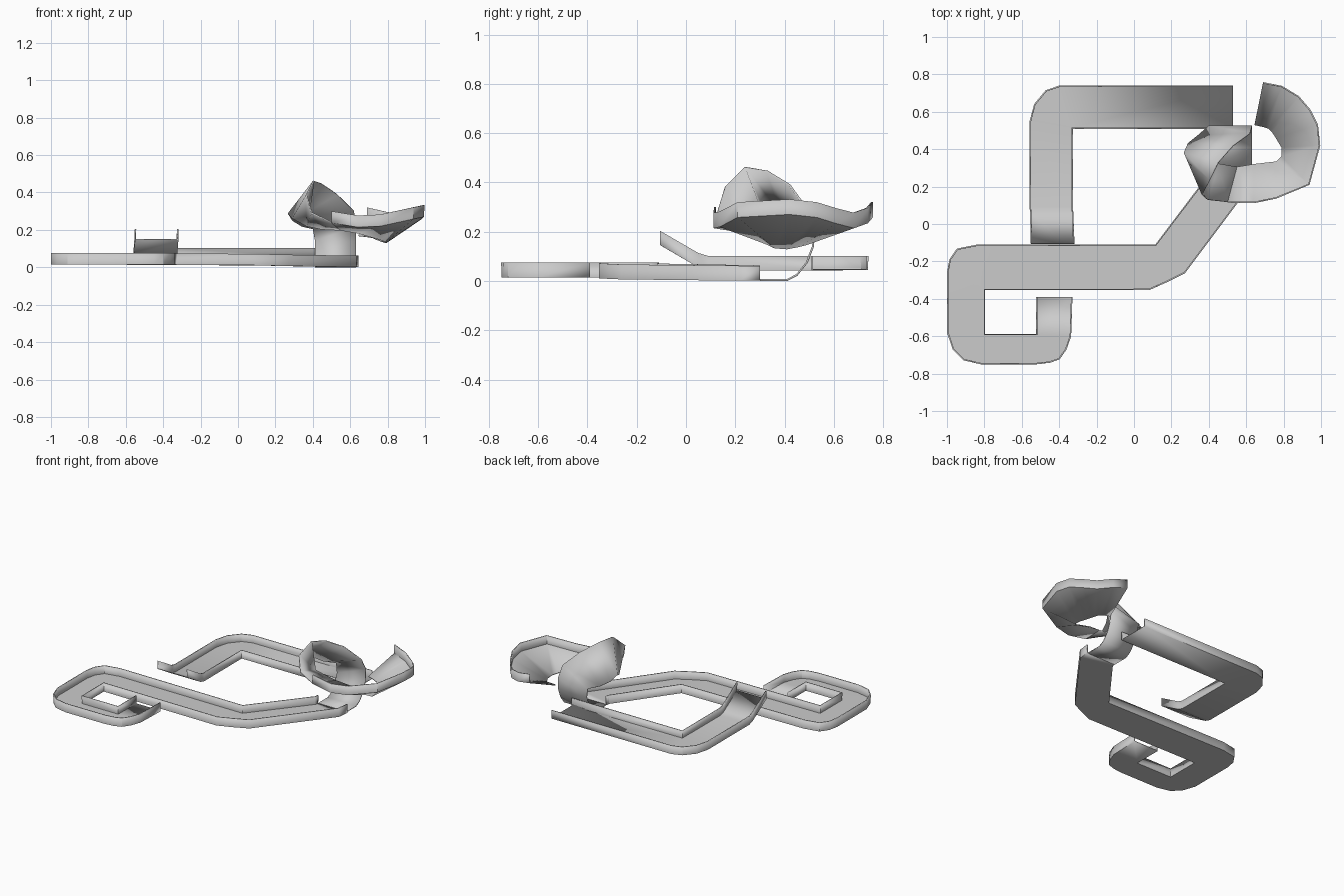
import bpy, bmesh, math
from mathutils import Vector

UP = Vector((0, 0, 1))


def track(name, stations, wall, wall_l=True, wall_r=True, first_wall=0):
    """Floor strip between paired edge points, with optional side walls."""
    bm = bmesh.new()
    rails = [[Vector(l) for l, r in stations], [Vector(r) for l, r in stations]]

    def strip(a, b, start=0):
        va = [bm.verts.new(p) for p in a]
        vb = [bm.verts.new(p) for p in b]
        for i in range(start, len(a) - 1):
            bm.faces.new((va[i], vb[i], vb[i + 1], va[i + 1]))

    strip(*rails)
    if wall_l:
        strip([p + UP * wall for p in rails[0]], rails[0], first_wall)
    if wall_r:
        strip(rails[1], [p + UP * wall for p in rails[1]], first_wall)
    bmesh.ops.remove_doubles(bm, verts=bm.verts[:], dist=0.0005)
    bmesh.ops.delete(bm, geom=[v for v in bm.verts if not v.link_faces], context='VERTS')
    bmesh.ops.recalc_face_normals(bm, faces=bm.faces[:])
    me = bpy.data.meshes.new(name)
    bm.to_mesh(me)
    bm.free()
    ob = bpy.data.objects.new(name, me)
    bpy.context.collection.objects.link(ob)
    bpy.context.view_layer.objects.active = ob
    ob.select_set(True)
    bpy.ops.object.shade_smooth_by_angle(angle=math.radians(30))
    ob.select_set(False)
    sol = ob.modifiers.new("thickness", 'SOLIDIFY')
    sol.thickness = 0.008
    sol.offset = 0
    return ob


def flat(fans, z):
    """Expand (inner point, outer points) fans into stations at height z(x, y)."""
    return [((*o, z(*o)), (*inner, z(*inner))) for inner, outers in fans for o in outers]


# lower track: spiral start, long straight, diagonal to the loop
lower = [
    ((-0.52, -0.39), [(-0.333, -0.39)]),
    ((-0.52, -0.59), [(-0.34, -0.6), (-0.365, -0.67), (-0.40, -0.72), (-0.45, -0.738), (-0.52, -0.746)]),
    ((-0.80, -0.59), [(-0.82, -0.746), (-0.91, -0.725), (-0.965, -0.67), (-0.996, -0.58)]),
    ((-0.80, -0.35), [(-0.996, -0.26), (-0.983, -0.19), (-0.945, -0.135), (-0.84, -0.114)]),
    ((0.08, -0.35), [(0.115, -0.114)]),
    ((0.18, -0.305), [(0.115, -0.114)]),
    ((0.27, -0.26), [(0.115, -0.114)]),
    ((0.63, 0.22), [(0.41, 0.275)]),
    ((0.64, 0.30), [(0.412, 0.30)]),
]
track("lower_track", flat(lower, lambda x, y: 0.018 - 0.014 * min(1, max(0, (x + 0.1) / 0.6))), 0.058)

# upper track: straight, rounded corner, raised end ramp
upper = [
    ((0.53, 0.512), [(0.53, 0.736)]),
    ((-0.33, 0.512), [(-0.40, 0.736), (-0.47, 0.712), (-0.53, 0.64), (-0.554, 0.55)]),
    ((-0.33, 0.09), [(-0.554, 0.09)]),
    ((-0.328, 0.05), [(-0.552, 0.05)]),
    ((-0.322, -0.105), [(-0.548, -0.105)]),
]


def ramp(x, y):
    return 0.047 + max(0, 0.07 - y) * 0.58


track("upper_track", flat(upper, ramp), 0.055)

# rising strip and twisting loop
riser = [(0.30, 0.004), (0.41, 0.004), (0.45, 0.025), (0.49, 0.075), (0.515, 0.14)]
twist = [
    ((0.40, 0.522, 0.205), (0.63, 0.522, 0.22)),
    ((0.34, 0.47, 0.22), (0.62, 0.485, 0.30)),
    ((0.29, 0.43, 0.25), (0.53, 0.42, 0.39)),
    ((0.268, 0.38, 0.285), (0.45, 0.33, 0.445)),
    ((0.292, 0.33, 0.26), (0.405, 0.24, 0.462)),
    ((0.37, 0.33, 0.22), (0.365, 0.16, 0.385)),
    ((0.45, 0.322, 0.205), (0.395, 0.13, 0.29)),
    ((0.55, 0.305, 0.20), (0.50, 0.118, 0.24)),
]
track("twisted_loop", [((0.412, y, z), (0.632, y, z)) for y, z in riser] + twist, 0, False, False)

# banked turn with a wall on the outer edge
bank = [
    twist[-1],
    ((0.64, 0.32, 0.185), (0.64, 0.115, 0.217)),
    ((0.76, 0.333, 0.15), (0.76, 0.14, 0.222)),
    ((0.79, 0.36, 0.136), (0.935, 0.212, 0.26)),
    ((0.79, 0.41, 0.132), (0.992, 0.42, 0.272)),
    ((0.76, 0.46, 0.142), (0.98, 0.53, 0.26)),
    ((0.74, 0.49, 0.15), (0.94, 0.61, 0.235)),
    ((0.72, 0.51, 0.16), (0.88, 0.68, 0.217)),
    ((0.69, 0.52, 0.165), (0.79, 0.735, 0.237)),
    ((0.645, 0.53, 0.17), (0.69, 0.755, 0.26)),
]
track("banked_turn", bank, 0.06, False, True)
